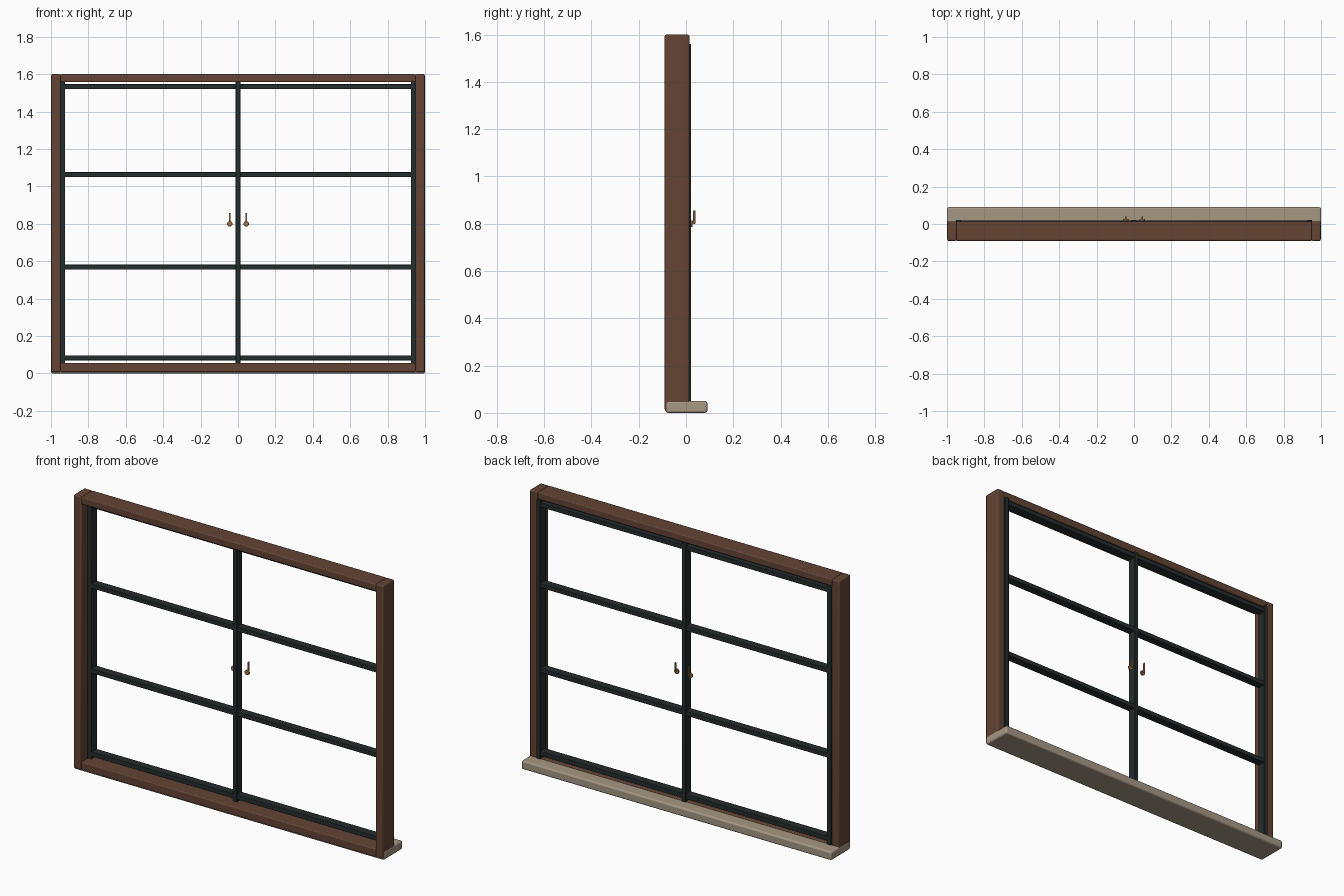
import bpy, math

if "Cube" in bpy.data.objects:
    bpy.data.objects.remove(bpy.data.objects["Cube"])


def material(name, col):
    m = bpy.data.materials.new(name)
    m.diffuse_color = (*col, 1)
    m.use_nodes = True
    m.node_tree.nodes["Principled BSDF"].inputs["Base Color"].default_value = m.diffuse_color
    return m


WOOD = material("brown_wood", (0.125, 0.058, 0.034))
DARK = material("dark_metal", (0.018, 0.026, 0.026))
STONE = material("sill_stone", (0.38, 0.31, 0.23))
BRASS = material("handle_bronze", (0.36, 0.19, 0.07))


def finish(ob, name, mat, bevel, segments=2):
    ob.name = name
    ob.data.materials.append(mat)
    if bevel:
        b = ob.modifiers.new("bevel", 'BEVEL')
        b.width, b.segments = bevel, segments
    bpy.ops.object.shade_smooth_by_angle(angle=math.radians(35))
    return ob


def box(name, x, y, z, mat, bevel=0.0, segments=2):
    """Box from (min, max) ranges on each axis."""
    r = (x, y, z)
    bpy.ops.mesh.primitive_cube_add(size=1, location=[(a + b) / 2 for a, b in r])
    ob = bpy.context.object
    ob.scale = [b - a for a, b in r]
    bpy.ops.object.transform_apply(location=False, rotation=False, scale=True)
    return finish(ob, name, mat, bevel, segments)


def rod(name, radius, depth, loc, rot, mat, bevel=0.0):
    bpy.ops.mesh.primitive_cylinder_add(vertices=24, radius=radius, depth=depth,
                                        location=loc, rotation=rot)
    return finish(bpy.context.object, name, mat, bevel)


# Wooden outer frame
FY = (-0.09, 0.014)
box("frame_top", (-0.95, 0.95), FY, (1.557, 1.6), WOOD, 0.006)
box("frame_bottom", (-0.95, 0.95), FY, (0.008, 0.056), WOOD, 0.006)

# Window sill projecting to the back
box("window_sill", (-1.0, 1.0), (-0.086, 0.09), (0.0, 0.05), STONE, 0.009, 3)

# Horizontal glazing bars
SY = (-0.028, 0.02)
for i, z in enumerate((0.083, 0.568, 1.063, 1.533)):
    box(f"glazing_bar_{i + 1}", (-0.935, 0.935), SY, (z - 0.0135, z + 0.0135), DARK, 0.003)

# Central mullion
box("central_mullion", (-0.0135, 0.0135), (-0.03, 0.022), (0.05, 1.56), DARK, 0.003)

for side, s in (("left", -1), ("right", 1)):
    # Frame post and dark sash stile
    box(f"frame_post_{side}", sorted((s * 0.949, s * 0.9985)), FY, (0.008, 1.6), WOOD, 0.006)
    box(f"sash_stile_{side}", sorted((s * 0.924, s * 0.951)), (-0.03, 0.022),
        (0.05, 1.56), DARK, 0.003)
    # Handle: rosette, short spindle and upright lever
    x = s * 0.044
    rod(f"handle_rosette_{side}", 0.0145, 0.011, (x, 0.0215, 0.8),
        (math.pi / 2, 0, 0), BRASS, 0.002)
    rod(f"handle_spindle_{side}", 0.005, 0.018, (x, 0.029, 0.806),
        (math.pi / 2, 0, 0), BRASS)
    box(f"handle_lever_{side}", (x - 0.004, x + 0.004), (0.03, 0.04),
        (0.8, 0.857), BRASS, 0.002)
